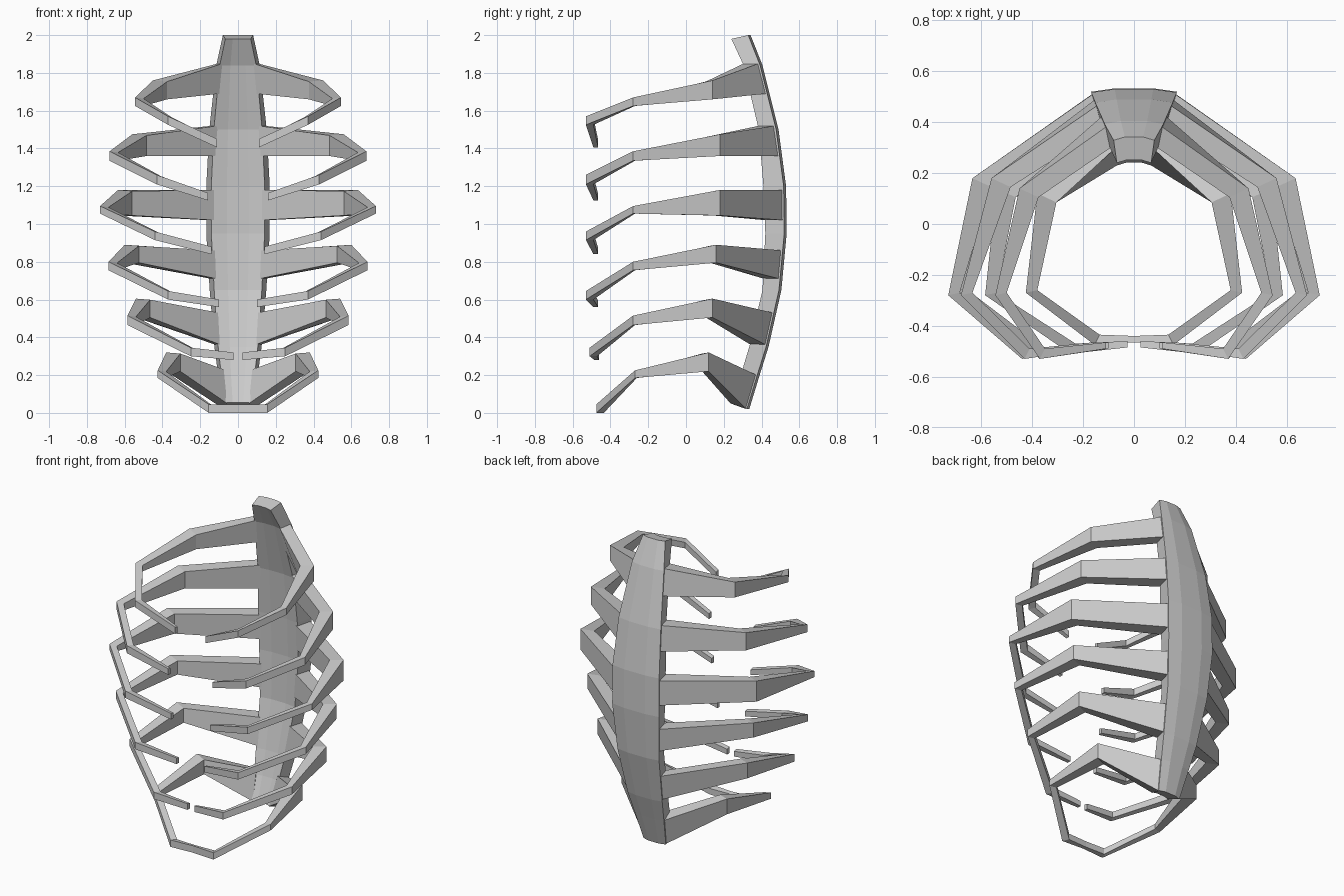
import bpy, bmesh

if "Cube" in bpy.data.objects:
    bpy.data.objects.remove(bpy.data.objects["Cube"])

# Spine levels: z, back y, front y, half width
SPINE = [(0.02, .335, .23, .08), (.2, .39, .29, .105), (.35, .437, .335, .125),
         (.65, .505, .405, .15), (.95, .533, .42, .168), (1.2, .53, .41, .168),
         (1.5, .49, .385, .152), (1.84, .405, .305, .115), (2.0, .342, .24, .08)]


def spine_at(z):
    for a, b in zip(SPINE, SPINE[1:]):
        if z <= b[0]:
            t = (z - a[0]) / (b[0] - a[0])
            return [p + (q - p) * t for p, q in zip(a, b)][1:]
    return SPINE[-1][1:]


def loft(name, rings, cap_end=True):
    """Skin a list of equal-length point rings into a flat-faced solid."""
    bm = bmesh.new()
    vs = [[bm.verts.new(p) for p in r] for r in rings]
    n = len(rings[0])
    for a, b in zip(vs, vs[1:]):
        for i in range(n):
            j = (i + 1) % n
            bm.faces.new((a[i], a[j], b[j], b[i]))
    bm.faces.new(vs[0][::-1])
    if cap_end:
        bm.faces.new(vs[-1])
    bmesh.ops.recalc_face_normals(bm, faces=bm.faces)
    me = bpy.data.meshes.new(name)
    bm.to_mesh(me)
    bm.free()
    ob = bpy.data.objects.new(name, me)
    bpy.context.collection.objects.link(ob)
    return ob


# Curved backbone plate, front narrower than the back
rings = []
for k, (z, yb, yf, w) in enumerate(SPINE):
    zf = z + (.035 if k == 0 else -.02 if k == len(SPINE) - 1 else 0)
    half = [(.45 * w, yb, z), (w, yb - .013, z), (.84 * w, yf, zf), (.35 * w, yf + .012, zf)]
    rings.append(half + [(-x, y, zz) for x, y, zz in half[::-1]])
loft("backbone", rings)

# Ribs: root (z low, z high), then outer-edge stations x, y, z low, z high:
# rear bend, side bend, front bend, tip
RIBS = [
    ((1.69, 1.85), (.45, .14, 1.66, 1.76), (.545, -.28, 1.625, 1.67), (.37, -.53, 1.525, 1.57), (.11, -.49, 1.405, 1.45)),
    ((1.36, 1.52), (.56, .18, 1.36, 1.475), (.68, -.28, 1.335, 1.385), (.43, -.53, 1.21, 1.26), (.16, -.49, 1.125, 1.165)),
    ((1.02, 1.18), (.635, .18, 1.045, 1.18), (.73, -.28, 1.055, 1.095), (.44, -.53, .915, .96), (.14, -.49, .84, .88)),
    ((.71, .86), (.60, .16, .795, .89), (.685, -.28, .755, .80), (.37, -.53, .60, .645), (.10, -.49, .56, .60)),
    ((.36, .53), (.54, .14, .505, .605), (.585, -.28, .465, .515), (.25, -.51, .30, .345), (.025, -.485, .28, .32)),
    ((.02, .2), (.38, .12, .22, .32), (.425, -.27, .185, .225), (.155, -.475, 0, .045), (0, -.465, 0, .045)),
]
# Inward offset (x, y) giving rib depth at each station after the root
DEPTH = [(-.075, -.035), (-.045, .01), (-.02, .04), (0, .025)]

for n, (root, *stations) in enumerate(RIBS, 1):
    ring = []
    for z, outer in ((root[0], 1), (root[1], 1), (root[1], 0), (root[0], 0)):
        yb, yf, w = spine_at(z)
        ring.append((w * .93, yb - .016, z) if outer else (w * .72, yf + .006, z + (.03 if n == 6 else 0)))
    rings = [ring]
    for (x, y, lo, hi), (dx, dy) in zip(stations, DEPTH):
        rings.append([(x, y, lo), (x, y, hi), (x + dx, y + dy, hi - .006), (x + dx, y + dy, lo)])
    rib = loft(f"rib_pair_{n}", rings, cap_end=n != 6)
    m = rib.modifiers.new("mirror", 'MIRROR')
    m.use_axis[0] = True
    m.use_clip = True
